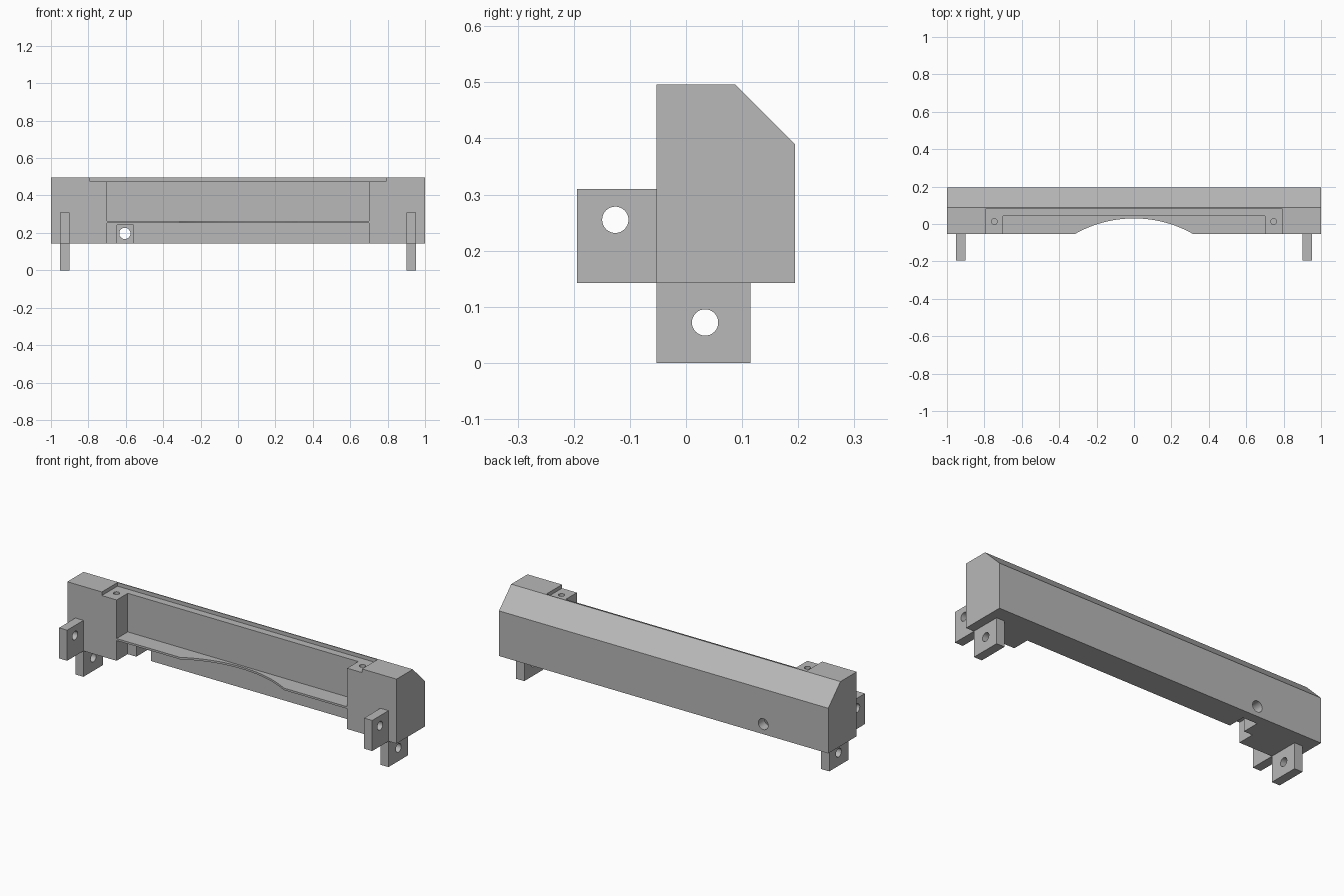
import bpy, bmesh, math
from mathutils import Matrix, Vector

if "Cube" in bpy.data.objects:
    bpy.data.objects.remove(bpy.data.objects["Cube"], do_unlink=True)

grey = bpy.data.materials.new("plain_grey")
grey.use_nodes = True
grey.diffuse_color = (0.48, 0.48, 0.48, 1)
grey.node_tree.nodes["Principled BSDF"].inputs["Base Color"].default_value = (0.48, 0.48, 0.48, 1)


def finish(name, bm):
    bmesh.ops.recalc_face_normals(bm, faces=bm.faces)
    mesh = bpy.data.meshes.new(name)
    bm.to_mesh(mesh)
    bm.free()
    mesh.materials.append(grey)
    obj = bpy.data.objects.new(name, mesh)
    bpy.context.scene.collection.objects.link(obj)
    return obj


def extrude_x(name, profile, x0, x1):
    """Extrude a (y, z) outline along x."""
    bm = bmesh.new()
    face = bm.faces.new([bm.verts.new((x0, y, z)) for y, z in profile])
    new = bmesh.ops.extrude_face_region(bm, geom=[face])["geom"]
    bmesh.ops.translate(bm, vec=(x1 - x0, 0, 0),
                        verts=[g for g in new if isinstance(g, bmesh.types.BMVert)])
    return finish(name, bm)


def box(name, x, y, z):
    return extrude_x(name, [(y[0], z[0]), (y[1], z[0]), (y[1], z[1]), (y[0], z[1])], *x)


def cylinder(name, centre, radius, depth, axis, sides=32):
    bm = bmesh.new()
    turn = Vector((0, 0, 1)).rotation_difference(Vector(axis)).to_matrix().to_4x4()
    bmesh.ops.create_cone(bm, cap_ends=True, segments=sides, radius1=radius, radius2=radius,
                          depth=depth, matrix=Matrix.Translation(centre) @ turn)
    return finish(name, bm)


def cut(target, cutters):
    """Subtract each cutter, then discard it."""
    for cutter in cutters:
        cutter.hide_render = True
        mod = target.modifiers.new("cut", "BOOLEAN")
        mod.operation, mod.solver, mod.object = "DIFFERENCE", "EXACT", cutter
        bpy.context.view_layer.objects.active = target
        bpy.ops.object.modifier_apply(modifier=mod.name)
        bpy.data.objects.remove(cutter, do_unlink=True)


def smooth(obj):
    bpy.ops.object.select_all(action="DESELECT")
    obj.select_set(True)
    bpy.context.view_layer.objects.active = obj
    bpy.ops.object.shade_smooth_by_angle(angle=math.radians(25))


FRONT, BACK, BOTTOM, TOP = -0.053, 0.194, 0.142, 0.496

# Long housing with a bevelled upper back edge
housing = extrude_x("housing", [(FRONT, BOTTOM), (BACK, BOTTOM), (BACK, 0.39),
                                (0.088, TOP), (FRONT, TOP)], -1, 1)
cut(housing, [
    # Shallow lid seat, then the cavities above and below the thin shelf
    box("lid_seat", (-0.79, 0.79), (-0.2, 0.083), (0.476, 0.6)),
    box("upper_cavity", (-0.7, 0.7), (-0.2, 0.043), (0.264, 0.6)),
    box("lower_cavity", (-0.7, 0.7), (-0.2, 0.043), (0.05, 0.253)),
    # Curved relief in the shelf edge
    cylinder("shelf_relief", (0, 0.03 - 0.64, 0.26), 0.64, 0.1, (0, 0, 1), 128),
    # Pocket and through hole in the back wall
    box("pocket", (-0.648, -0.56), (-0.1, 0.14), (0.05, 0.242)),
    cylinder("back_hole", (-0.605, 0.15, 0.197), 0.03, 0.2, (0, 1, 0)),
    # Lid screw holes
    cylinder("screw_hole_l", (0.747, 0.013, 0.476), 0.016, 0.16, (0, 0, 1), 24),
    cylinder("screw_hole_r", (-0.747, 0.013, 0.476), 0.016, 0.16, (0, 0, 1), 24),
])
smooth(housing)

# Mounting lugs at both ends: one pointing forward, one pointing down
for side, sign in (("left", 1), ("right", -1)):
    span = sorted((sign * 0.902, sign * 0.951))
    for kind, y, z, hole in (
            ("front_lug", (-0.194, FRONT), (BOTTOM, 0.31), (-0.126, 0.255)),
            ("bottom_lug", (FRONT, 0.115), (0, BOTTOM), (0.034, 0.072))):
        lug = box(f"{kind}_{side}", span, y, z)
        cut(lug, [cylinder("lug_hole", (sign * 0.926, *hole), 0.0235, 0.2, (1, 0, 0))])
        smooth(lug)
